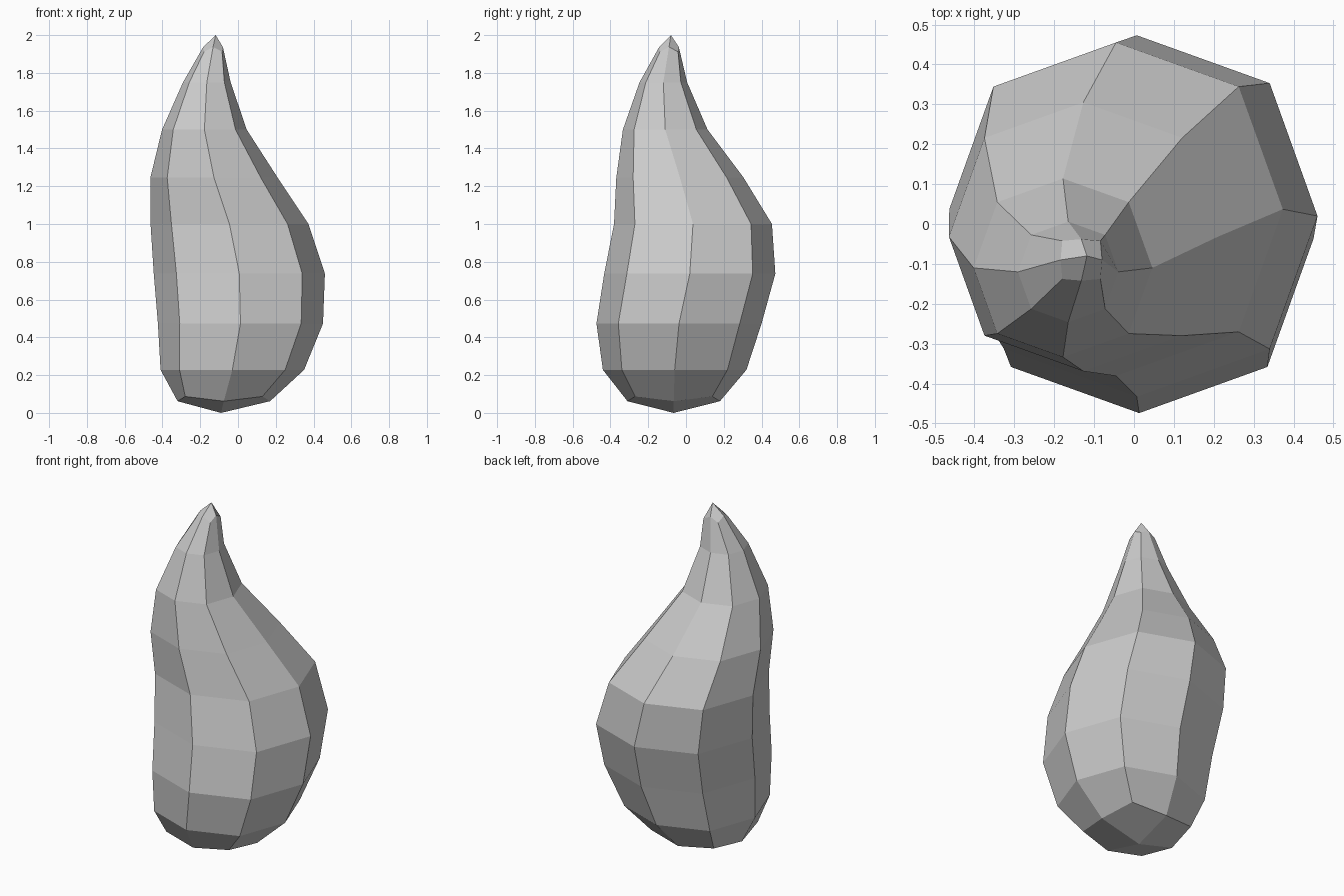
import bpy
import bmesh
from math import sin, cos, pi

if "Cube" in bpy.data.objects:
    bpy.data.objects.remove(bpy.data.objects["Cube"])

# Eight-sided rings: centre x, centre y, z, radius
RINGS = [
    (-0.075, -0.065, 0.062, 0.245),
    (-0.03, -0.06, 0.228, 0.38),
    (0.013, -0.037, 0.473, 0.437),
    (0.007, 0.02, 0.737, 0.453),
    (-0.045, 0.037, 1.0, 0.418),
    (-0.127, -0.032, 1.245, 0.337),
    (-0.178, -0.11, 1.5, 0.224),
    (-0.165, -0.12, 1.75, 0.126),
    (-0.132, -0.09, 1.937, 0.052),
]
BOTTOM, TIP = (-0.09, -0.065, 0.0), (-0.118, -0.08, 2.0)

bm = bmesh.new()
loops = []
for n, (cx, cy, z, r) in enumerate(RINGS):
    loop = []
    for i in range(8):
        corner = i % 2
        k = 1.04 if corner else 1.0
        dz = 0.0
        if corner and n == 0:                 # rounded-box corners at both ends
            k, dz = 1.18, 0.025
        elif corner and n == len(RINGS) - 1:
            k, dz = 1.3, -0.025
        a = i * pi / 4
        loop.append(bm.verts.new((cx + k * r * cos(a), cy + k * r * sin(a), z + dz)))
    loops.append(loop)

# Body walls
for lo, hi in zip(loops, loops[1:]):
    for i in range(8):
        j = (i + 1) % 8
        bm.faces.new((lo[i], lo[j], hi[j], hi[i]))

# Each end is closed by four quads around a centre point
for loop, point in ((loops[0], BOTTOM), (loops[-1], TIP)):
    c = bm.verts.new(point)
    for i in range(0, 8, 2):
        bm.faces.new((c, loop[i], loop[i + 1], loop[(i + 2) % 8]))

bmesh.ops.recalc_face_normals(bm, faces=bm.faces)
mesh = bpy.data.meshes.new("flame_body")
bm.to_mesh(mesh)
bm.free()
bpy.context.collection.objects.link(bpy.data.objects.new("flame_body", mesh))
